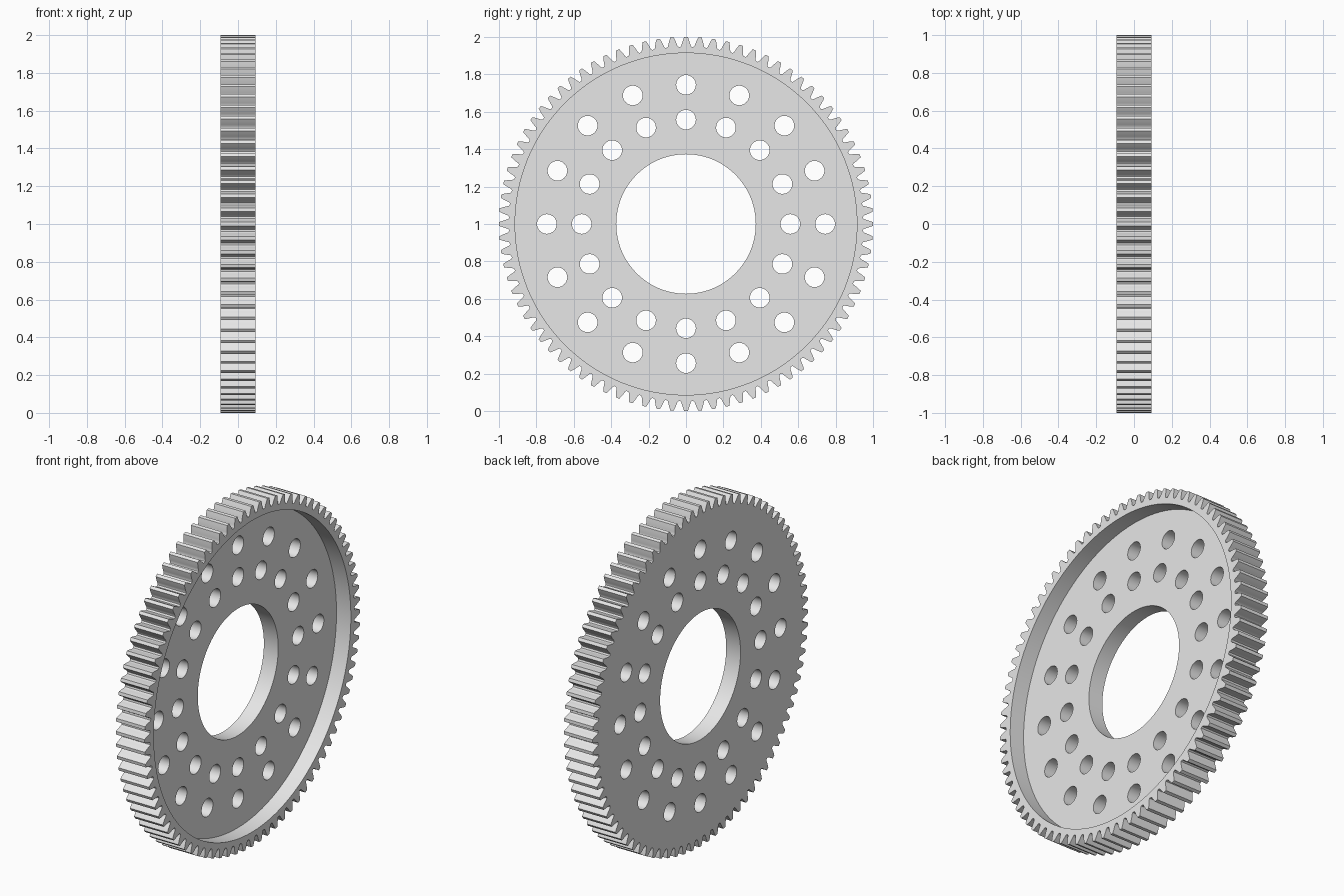
import bpy, bmesh
from math import pi, cos, sin, tan, acos, radians
from mathutils import Matrix, Vector

cube = bpy.data.objects.get("Cube")
if cube:
    bpy.data.objects.remove(cube, do_unlink=True)

TEETH = 84
TIP, ROOT = 1.0, 0.948
PITCH = TEETH / (TEETH + 2)
BASE = PITCH * cos(radians(20))
HALF_WIDTH = 0.093
CENTRE = Vector((0, 0, 1))

grey = bpy.data.materials.new("light grey")
grey.use_nodes = True
grey.diffuse_color = (0.8, 0.8, 0.8, 1)
grey.node_tree.nodes["Principled BSDF"].inputs["Base Color"].default_value = (0.8, 0.8, 0.8, 1)


def make_object(name, bm):
    bmesh.ops.recalc_face_normals(bm, faces=bm.faces)
    mesh = bpy.data.meshes.new(name)
    bm.to_mesh(mesh)
    bm.free()
    mesh.materials.append(grey)
    obj = bpy.data.objects.new(name, mesh)
    bpy.context.scene.collection.objects.link(obj)
    return obj


def add_cylinder(bm, radius, x0, x1, y=0, z=0, sides=32):
    place = Matrix.Translation(CENTRE + Vector(((x0 + x1) / 2, y, z))) @ Matrix.Rotation(pi / 2, 4, "Y")
    bmesh.ops.create_cone(bm, cap_ends=True, segments=sides, radius1=radius,
                          radius2=radius, depth=x1 - x0, matrix=place)


def involute(angle):
    return tan(angle) - angle


def half_angle(r):
    """Half the angle covered by a tooth at radius r."""
    return pi / (2 * TEETH) + involute(radians(20)) - involute(acos(BASE / r))


# One flank from root to tip, mirrored and repeated into the toothed outline
fillet = half_angle(ROOT) + 0.4 * (pi / TEETH - half_angle(ROOT))
radii = [ROOT + 0.006 + (TIP - ROOT - 0.006) * i / 4 for i in range(5)]
flank = [(ROOT, fillet)] + [(r, half_angle(r)) for r in radii]
tooth = [(r, -a) for r, a in flank] + flank[::-1]

bm = bmesh.new()
outline = []
for t in range(TEETH):
    for r, a in tooth:
        angle = 2 * pi * t / TEETH + a
        outline.append(bm.verts.new((-HALF_WIDTH, r * cos(angle), 1 + r * sin(angle))))
side = bm.faces.new(outline)
extruded = bmesh.ops.extrude_face_region(bm, geom=[side], use_keep_orig=True)
bmesh.ops.translate(bm, vec=(2 * HALF_WIDTH, 0, 0),
                    verts=[v for v in extruded["geom"] if isinstance(v, bmesh.types.BMVert)])
gear = make_object("gear_wheel", bm)

# Cutters: shallow recess on one side, centre bore, two rings of bolt holes
recess = bmesh.new()
add_cylinder(recess, 0.914, 0, 0.3, sides=128)
bore = bmesh.new()
add_cylinder(bore, 0.373, -0.3, 0.3, sides=96)
holes = bmesh.new()
for ring in (0.558, 0.744):
    for i in range(16):
        a = 2 * pi * i / 16
        add_cylinder(holes, 0.0525, -0.3, 0.3, ring * cos(a), ring * sin(a))

bpy.ops.object.select_all(action="DESELECT")
gear.select_set(True)
bpy.context.view_layer.objects.active = gear
for name, shape in (("recess_cutter", recess), ("bore_cutter", bore), ("bolt_hole_cutter", holes)):
    cutter = make_object(name, shape)
    cutter.hide_render = True
    cut = gear.modifiers.new(name, "BOOLEAN")
    cut.operation = "DIFFERENCE"
    cut.solver = "EXACT"
    cut.object = cutter
    bpy.ops.object.modifier_apply(modifier=cut.name)
    bpy.data.objects.remove(cutter, do_unlink=True)

bpy.ops.object.shade_smooth_by_angle(angle=radians(25))
